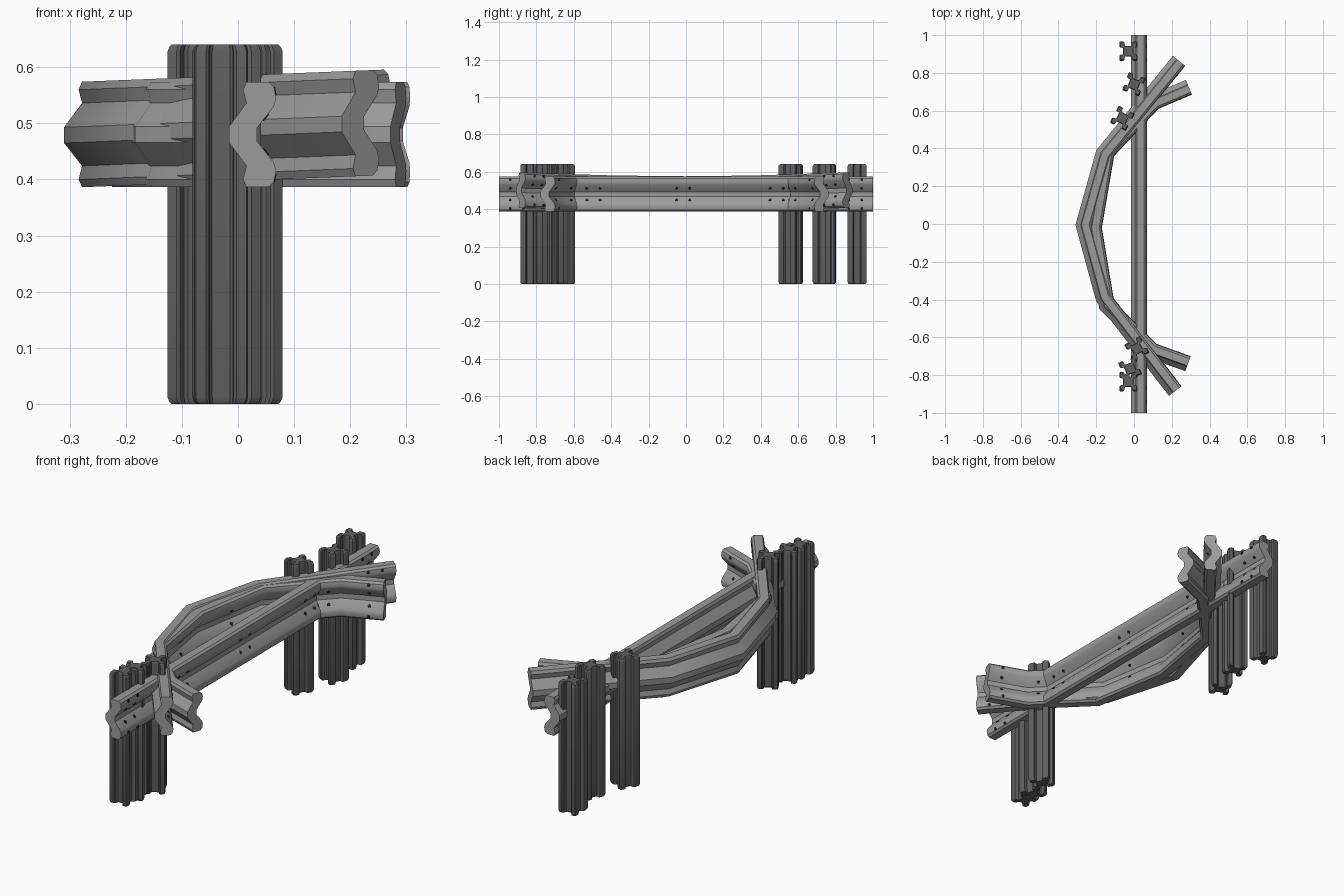
import bpy, bmesh, math
from mathutils import Vector, Matrix

old = bpy.data.objects.get("Cube")
if old:
    bpy.data.objects.remove(old, do_unlink=True)


def material(name, v):
    m = bpy.data.materials.new(name)
    m.use_nodes = True
    m.diffuse_color = (v, v, v, 1)
    m.node_tree.nodes["Principled BSDF"].inputs["Base Color"].default_value = (v, v, v, 1)
    return m


RAIL = material("galvanised grey", 0.33)
POST = material("dark post grey", 0.115)
HOLE = material("bolt hole dark", 0.02)


def finish(name, bm, mat, angle=35):
    bmesh.ops.recalc_face_normals(bm, faces=bm.faces)
    me = bpy.data.meshes.new(name)
    bm.to_mesh(me)
    bm.free()
    me.materials.append(mat)
    ob = bpy.data.objects.new(name, me)
    bpy.context.collection.objects.link(ob)
    bpy.ops.object.select_all(action='DESELECT')
    bpy.context.view_layer.objects.active = ob
    ob.select_set(True)
    bpy.ops.object.shade_smooth_by_angle(angle=math.radians(angle))
    return ob


def skin(rings):
    """Join closed rings of points into a capped solid."""
    bm = bmesh.new()
    loops = [[bm.verts.new(p) for p in ring] for ring in rings]
    n = len(loops[0])
    for a, b in zip(loops, loops[1:]):
        for i in range(n):
            j = (i + 1) % n
            bm.faces.new((a[i], a[j], b[j], b[i]))
    bm.faces.new(loops[0])
    bm.faces.new(loops[-1])
    return bm


# W-shaped rail section: depth across the rail, height from its middle
MID = 0.48
upper_back = [(0, .014), (.031, .056), (.025, .08), (.031, .094)]
upper_front = [(.07, .094), (.08, .085), (.084, .065), (.08, .05), (.05, .012)]
upper = upper_back + upper_front
SECTION = upper + [(d, -h) for d, h in reversed(upper)]


def mitres(path):
    """Sideways vector at each path point, pointing to +x for a path going +y."""
    out = []
    for i, p in enumerate(path):
        a = (p - path[i - 1]).normalized() if i else None
        b = (path[i + 1] - p).normalized() if i < len(path) - 1 else None
        a, b = a or b, b or a
        na, nb = Vector((a.y, -a.x)), Vector((b.y, -b.x))
        m = (na + nb).normalized()
        out.append(m / m.dot(na))
    return out


def rail(name, pts, shift=0.0, tilt=0.0, holes=()):
    path = [Vector(p) for p in pts]
    sides = mitres(path)

    def place(p, s, d, h):
        q = p + s * (d + shift)
        return Vector((q.x, q.y, MID + h + tilt * (q.x + .28)))

    finish(name, skin([[place(p, s, d, h) for d, h in SECTION]
                       for p, s in zip(path, sides)]), RAIL)
    # bolt holes: thin discs lying on the sloping inner faces
    bm = bmesh.new()
    for seg, t, rows in holes:
        a, b = path[seg], path[seg + 1]
        s = Vector(((b - a).y, -(b - a).x)).normalized()
        c = a.lerp(b, t)
        for d, h, lean in rows:
            for sign in (1, -1):
                normal = Vector((s.x, s.y, -sign * lean)).normalized()
                rot = normal.to_track_quat('Z', 'Y').to_matrix().to_4x4()
                bmesh.ops.create_cone(bm, cap_ends=True, segments=10, radius1=.008,
                                      radius2=.008, depth=.004,
                                      matrix=Matrix.Translation(place(c, s, d, sign * h)) @ rot)
    finish(name + "_holes", bm, HOLE)


SLOPE = [(.065, .031, .84)]
ENDS = SLOPE + [(.0815, .077, -.2)]
rail("straight_rail", [(-.016, -1), (-.016, 1)],
     holes=[(0, (y + 1) / 2, SLOPE) for y in (-.53, -.46, -.05, .02, .45, .52)]
     + [(0, (y + 1) / 2, ENDS) for y in (-.94, -.87, .87, .94)])

rail("outer_bent_rail",
     [(.185, -.91), (-.2, -.41), (-.31, -.005), (-.2, .39), (.206, .89)], tilt=.04,
     holes=[(0, .1, ENDS), (0, .2, ENDS), (1, .5, SLOPE), (1, .95, SLOPE),
            (2, .5, SLOPE), (3, .8, ENDS), (3, .9, ENDS)])

rail("inner_bent_rail",
     [(.3, -.70), (.12, -.635), (-.105, -.41), (-.17, -.02), (-.105, .36),
      (.13, .61), (.307, .685)], shift=-.084,
     holes=[(0, .35, ENDS), (1, .15, SLOPE), (1, .3, SLOPE), (2, .5, SLOPE),
            (3, .5, SLOPE), (4, .7, SLOPE), (4, .85, SLOPE), (5, .65, ENDS)])

# Posts: square core with a rounded lobe on each corner
LOBE = [(.028, .016), (.034, .02), (.045, .021), (.048, .026), (.048, .045),
        (.045, .051), (.027, .051), (.022, .047), (.021, .034), (.016, .028)]


def post(name, x, y, turn):
    quads = [(1, 1), (-1, 1), (-1, -1), (1, -1)]
    outline = []
    for sx, sy in quads:
        pts = LOBE if sx * sy > 0 else LOBE[::-1]
        outline += [Vector((sx * a, sy * b)) for a, b in pts]
    r = Matrix.Rotation(math.radians(turn), 2)
    outline = [r @ p for p in outline]
    rings = [[(x + p.x * k, y + p.y * k, z) for p in outline]
             for z, k in ((0, .88), (.004, .95), (.012, 1), (.628, 1), (.636, .95), (.64, .88))]
    finish(name, skin(rings), POST, 30)


for i, spec in enumerate([(-.03, .915, 0), (0, .74, -20), (-.062, .56, -28),
                          (.015, -.66, 30), (-.02, -.765, 22), (-.03, -.835, 0)]):
    post("post_%d" % (i + 1), *spec)
